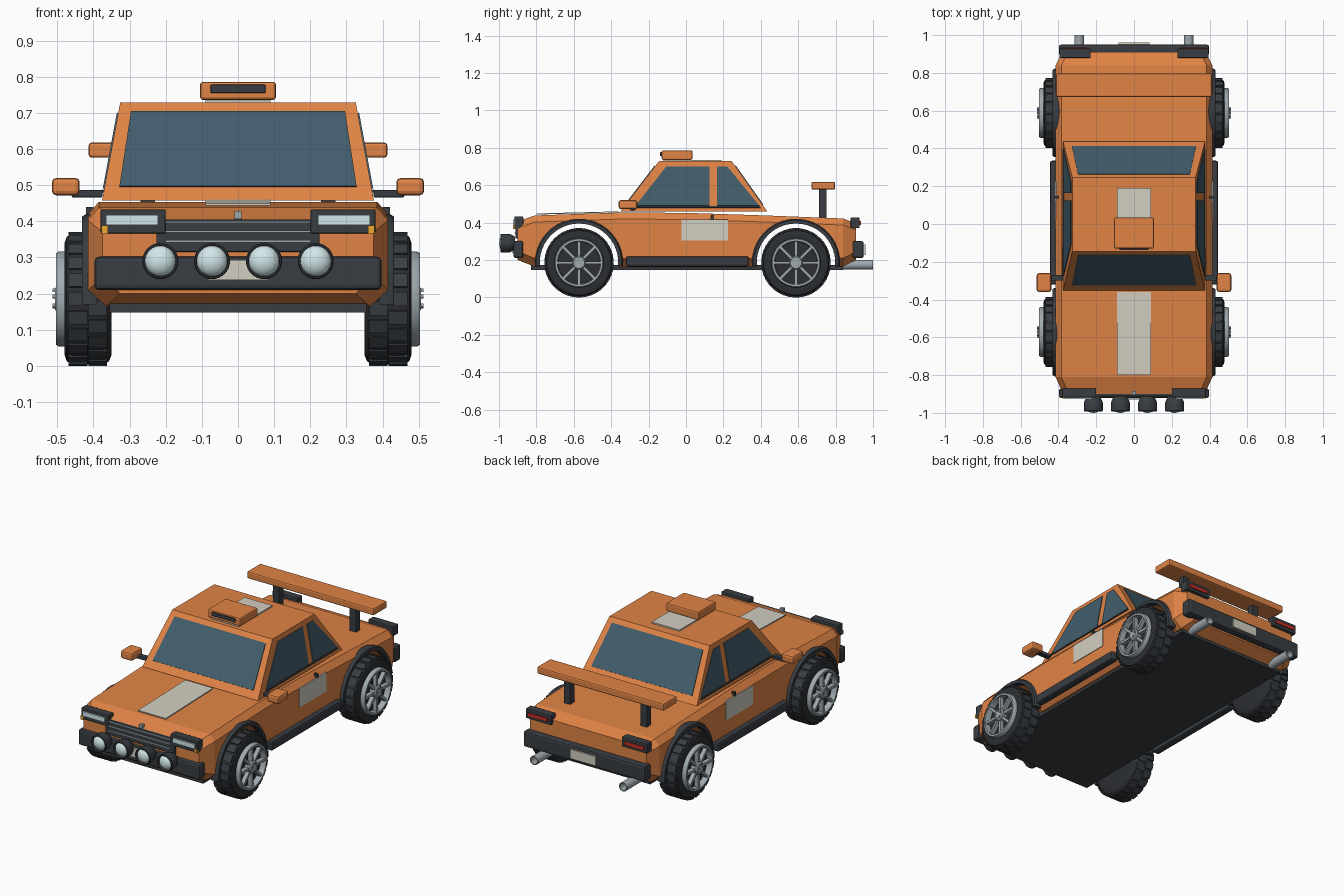
import bpy, bmesh, math
from mathutils import Vector, Matrix

if "Cube" in bpy.data.objects:
    bpy.data.objects.remove(bpy.data.objects["Cube"])


def mat(name, r, g, b):
    m = bpy.data.materials.new(name)
    m.diffuse_color = (r, g, b, 1)
    m.use_nodes = True
    m.node_tree.nodes["Principled BSDF"].inputs["Base Color"].default_value = m.diffuse_color
    return m


ORANGE = mat("orange_paint", 0.75, 0.23, 0.06)
BLACK = mat("black_trim", 0.04, 0.047, 0.055)
RUBBER = mat("rubber", 0.025, 0.028, 0.032)
GLASS = mat("tinted_glass", 0.055, 0.11, 0.15)
WHITE = mat("off_white", 0.65, 0.62, 0.54)
METAL = mat("metal", 0.35, 0.4, 0.43)
LENS = mat("lens", 0.65, 0.8, 0.82)
RED = mat("red_lens", 0.6, 0.03, 0.02)
AMBER = mat("amber_lens", 0.85, 0.4, 0.03)


def finish(name, bm, material, smooth=False):
    bmesh.ops.recalc_face_normals(bm, faces=bm.faces)
    me = bpy.data.meshes.new(name)
    bm.to_mesh(me)
    bm.free()
    ob = bpy.data.objects.new(name, me)
    bpy.context.collection.objects.link(ob)
    me.materials.append(material)
    if smooth:
        bpy.ops.object.select_all(action='DESELECT')
        bpy.context.view_layer.objects.active = ob
        ob.select_set(True)
        bpy.ops.object.shade_smooth_by_angle(angle=math.radians(35))
    return ob


def box(name, x, y, z, material, bevel=0.0):
    """Box from (min, max) ranges."""
    bm = bmesh.new()
    c = [(r[0] + r[1]) / 2 for r in (x, y, z)]
    s = [abs(r[1] - r[0]) for r in (x, y, z)]
    bmesh.ops.create_cube(bm, size=1, matrix=Matrix.Translation(c) @ Matrix.Diagonal((*s, 1)))
    if bevel:
        bmesh.ops.bevel(bm, geom=bm.edges[:], offset=bevel, segments=2, profile=0.5, affect='EDGES')
    return finish(name, bm, material)


def pair(name, x, y, z, material, bevel=0.0):
    for side, s in (("right", 1), ("left", -1)):
        box(f"{side}_{name}", (s * x[0], s * x[1]), y, z, material, bevel)


def loft(name, rings, material, smooth=False, closed=False):
    bm = bmesh.new()
    vs = [[bm.verts.new(p) for p in ring] for ring in rings]
    n = len(vs[0])
    links = list(zip(vs, vs[1:])) + ([(vs[-1], vs[0])] if closed else [])
    for a, b in links:
        for i in range(n):
            bm.faces.new((a[i], a[(i + 1) % n], b[(i + 1) % n], b[i]))
    if not closed:
        bm.faces.new(vs[0])
        bm.faces.new(vs[-1])
    return finish(name, bm, material, smooth)


def lathe(name, profile, centre, material, axis='x', s=1, n=32, closed=False):
    """Turn (radius, distance along axis) points about the x or y axis."""
    rings = []
    for r, d in profile:
        ring = []
        for i in range(n):
            a = 2 * math.pi * i / n
            u, w = r * math.cos(a), r * math.sin(a)
            ring.append(Vector(centre) + Vector((s * d, u, w) if axis == 'x' else (u, d, w)))
        rings.append(ring)
    return loft(name, rings, material, True, closed)


def panel(name, pts, material, t=0.004):
    """Thin plate centred on a flat outline."""
    pts = [Vector(p) for p in pts]
    n = (pts[1] - pts[0]).cross(pts[2] - pts[0]).normalized() * t
    return loft(name, [[p - n for p in pts], [p + n for p in pts]], material)


WHEELS = (("front", -0.572), ("rear", 0.588))
AXLE = 0.185

# body: chamfered cross-sections along y (y, half width, bottom, top)
rings = []
for y, w, b, t in ((-0.90, 0.375, 0.20, 0.405), (-0.81, 0.415, 0.165, 0.438), (-0.35, 0.415, 0.163, 0.454),
                   (0.0, 0.415, 0.163, 0.452), (0.43, 0.415, 0.163, 0.438), (0.84, 0.415, 0.165, 0.422),
                   (0.91, 0.38, 0.20, 0.395)):
    half = [(w - 0.05, b), (w, b + 0.045), (w, t - 0.035), (w - 0.03, t)]
    rings.append([(x, y, z) for x, z in half] + [(-x, y, z) for x, z in reversed(half)])
body = loft("body", rings, ORANGE)
for end, wy in WHEELS:
    cutter = lathe("arch_cutter", [(0.212, -0.6), (0.212, 0.6)], (0, wy, AXLE), ORANGE, n=48)
    cutter.hide_render = True
    mod = body.modifiers.new("arch", 'BOOLEAN')
    mod.object, mod.solver = cutter, 'EXACT'
    bpy.context.view_layer.objects.active = body
    bpy.ops.object.modifier_apply(modifier=mod.name)
    bpy.data.objects.remove(cutter)

box("underbody", (-0.355, 0.355), (-0.83, 0.84), (0.147, 0.172), BLACK)
pair("sill", (0.40, 0.445), (-0.32, 0.335), (0.166, 0.22), BLACK, 0.01)

# cabin: tapered block
def cab(x, front_rear, z):
    t = (z - 0.458) / 0.27
    y = -0.352 + 0.207 * t if front_rear < 0 else 0.436 - 0.191 * t
    return (x, y, z)

def side_x(z):
    return 0.376 - 0.05 * (z - 0.458) / 0.27

loft("cabin", [[cab(sx * side_x(z), f, z) for sx, f in ((1, -1), (1, 1), (-1, 1), (-1, -1))]
               for z in (0.458, 0.728)], ORANGE)
for name, f in (("windscreen", -1), ("rear_window", 1)):
    panel(name, [cab(-0.328, f, 0.495), cab(0.328, f, 0.495), cab(0.296, f, 0.703), cab(-0.296, f, 0.703)], GLASS)
for side, s in (("right", 1), ("left", -1)):
    for name, outline in (
            ("front_side_window", ((-0.27, 0.49), (0.125, 0.49), (0.125, 0.70), (-0.105, 0.70))),
            ("rear_side_window", ((0.165, 0.49), (0.392, 0.49), (0.22, 0.70), (0.165, 0.70)))):
        panel(f"{side}_{name}", [(s * side_x(z), y, z) for y, z in outline], GLASS)
    panel(f"{side}_window_trim", [(s * side_x(z), y, z) for y, z in
                                  ((-0.275, 0.479), (0.398, 0.479), (0.392, 0.487), (-0.27, 0.487))], BLACK, 0.006)

# stripes and door panels
panel("hood_stripe", [(-0.09, -0.80, 0.446), (0.09, -0.80, 0.446), (0.09, -0.36, 0.457), (-0.09, -0.36, 0.457)], WHITE, 0.003)
box("roof_stripe", (-0.09, 0.09), (-0.12, 0.19), (0.726, 0.736), WHITE)
pair("door_panel", (0.41, 0.419), (-0.025, 0.225), (0.305, 0.417), WHITE)
pair("door_handle", (0.40, 0.42), (0.135, 0.147), (0.415, 0.44), BLACK)

# roof scoop
box("roof_scoop", (-0.105, 0.105), (-0.13, 0.035), (0.736, 0.786), ORANGE, 0.008)
box("scoop_opening", (-0.076, 0.076), (-0.138, -0.12), (0.755, 0.778), BLACK, 0.003)

# mirrors
pair("mirror_arm", (0.375, 0.46), (-0.30, -0.27), (0.466, 0.487), BLACK, 0.004)
pair("mirror", (0.438, 0.515), (-0.36, -0.26), (0.472, 0.52), ORANGE, 0.012)

# spoiler
box("spoiler_wing", (-0.413, 0.413), (0.672, 0.797), (0.576, 0.618), ORANGE, 0.008)
pair("spoiler_post", (0.23, 0.27), (0.71, 0.75), (0.42, 0.58), BLACK)

# bumpers and plates
box("front_bumper", (-0.397, 0.397), (-0.922, -0.87), (0.21, 0.302), BLACK, 0.012)
box("rear_bumper", (-0.397, 0.397), (0.89, 0.95), (0.21, 0.302), BLACK, 0.012)
box("front_plate", (-0.083, 0.083), (-0.93, -0.915), (0.238, 0.293), WHITE)
box("rear_plate", (-0.083, 0.083), (0.945, 0.96), (0.228, 0.283), WHITE)

# grille and lamps
box("grille", (-0.226, 0.226), (-0.912, -0.88), (0.315, 0.405), BLACK, 0.004)
for i, z in enumerate((0.345, 0.372, 0.398)):
    box(f"grille_bar_{i + 1}", (-0.20, 0.20), (-0.917, -0.90), (z - 0.003, z + 0.003), METAL)
box("hood_ornament", (-0.01, 0.01), (-0.905, -0.885), (0.407, 0.428), METAL)
pair("headlamp_housing", (0.20, 0.38), (-0.918, -0.87), (0.366, 0.433), BLACK, 0.005)
pair("headlamp", (0.222, 0.365), (-0.926, -0.91), (0.39, 0.417), LENS)
pair("indicator", (0.36, 0.378), (-0.924, -0.89), (0.366, 0.388), AMBER)
pair("tail_lamp_housing", (0.23, 0.395), (0.88, 0.928), (0.37, 0.428), BLACK, 0.005)
pair("tail_lamp", (0.25, 0.378), (0.92, 0.935), (0.388, 0.408), RED)

# round driving lamps
for i, x in enumerate((-0.215, -0.072, 0.072, 0.215)):
    lathe(f"driving_lamp_{i + 1}", [(0.035, -0.915), (0.046, -0.935), (0.05, -0.945), (0.05, -0.988),
                                    (0.047, -0.992), (0.043, -0.992), (0.042, -0.97)], (x, 0, 0.29), BLACK, 'y')
    dome = [(0.043 * math.cos(a), -0.97 - 0.03 * math.sin(a)) for a in (0, 0.3, 0.6, 0.9, 1.2, 1.5)]
    lathe(f"driving_lamp_lens_{i + 1}", dome, (x, 0, 0.29), LENS, 'y')

# exhaust pipes
for side, x in (("right", 0.29), ("left", -0.29)):
    lathe(f"{side}_exhaust", [(0.026, 0.83), (0.026, 1.0), (0.021, 1.0), (0.021, 0.95)],
          (x, 0, 0.175), METAL, 'y', n=20)

# wheels and arch flares
TYRE = [(0.10, 0.352), (0.155, 0.35), (0.172, 0.357), (0.181, 0.37), (0.181, 0.46), (0.172, 0.474),
        (0.155, 0.48), (0.13, 0.478), (0.126, 0.468), (0.02, 0.468)]
RIM = [(0.132, 0.47), (0.132, 0.494), (0.127, 0.503), (0.116, 0.503), (0.112, 0.47)]
for end, wy in WHEELS:
    for side, s in (("right", 1), ("left", -1)):
        tag, c = f"{end}_{side}", (0, wy, AXLE)
        lathe(tag + "_tyre", TYRE, c, RUBBER, s=s, n=48)
        lathe(tag + "_rim", RIM, c, METAL, s=s, n=40, closed=True)
        lathe(tag + "_hub", [(0.036, 0.46), (0.036, 0.50), (0.03, 0.506), (0.01, 0.506)], c, METAL, s=s, n=24)
        # tread blocks in two staggered rows, then spokes and wheel nuts
        for part, count, m, blocks in (
                ("tread", 22, BLACK, ((0.388, 0.181, (0.052, 0.038, 0.008), 0), (0.443, 0.181, (0.052, 0.038, 0.008), 0.5))),
                ("spokes", 8, METAL, ((0.484, 0.073, (0.024, 0.015, 0.09), 0),)),
                ("wheel_nuts", 5, METAL, ((0.504, 0.024, (0.018, 0.009, 0.009), 0),))):
            bm = bmesh.new()
            for i in range(count):
                for x, r, size, shift in blocks:
                    turn = Matrix.Rotation(2 * math.pi * (i + shift) / count, 4, 'X')
                    bmesh.ops.create_cube(bm, size=1, matrix=Matrix.Translation(c) @ turn
                                          @ Matrix.Translation((s * x, 0, r)) @ Matrix.Diagonal((*size, 1)))
            finish(f"{tag}_{part}", bm, m)
        arc = []
        for i in range(25):
            a = math.radians(-4 + 188 * i / 24)
            arc.append([(s * x, wy + r * math.cos(a), AXLE + r * math.sin(a))
                        for x, r in ((0.39, 0.21), (0.432, 0.21), (0.432, 0.228), (0.42, 0.235), (0.39, 0.235))])
        loft(tag + "_arch_flare", arc, BLACK, True)
